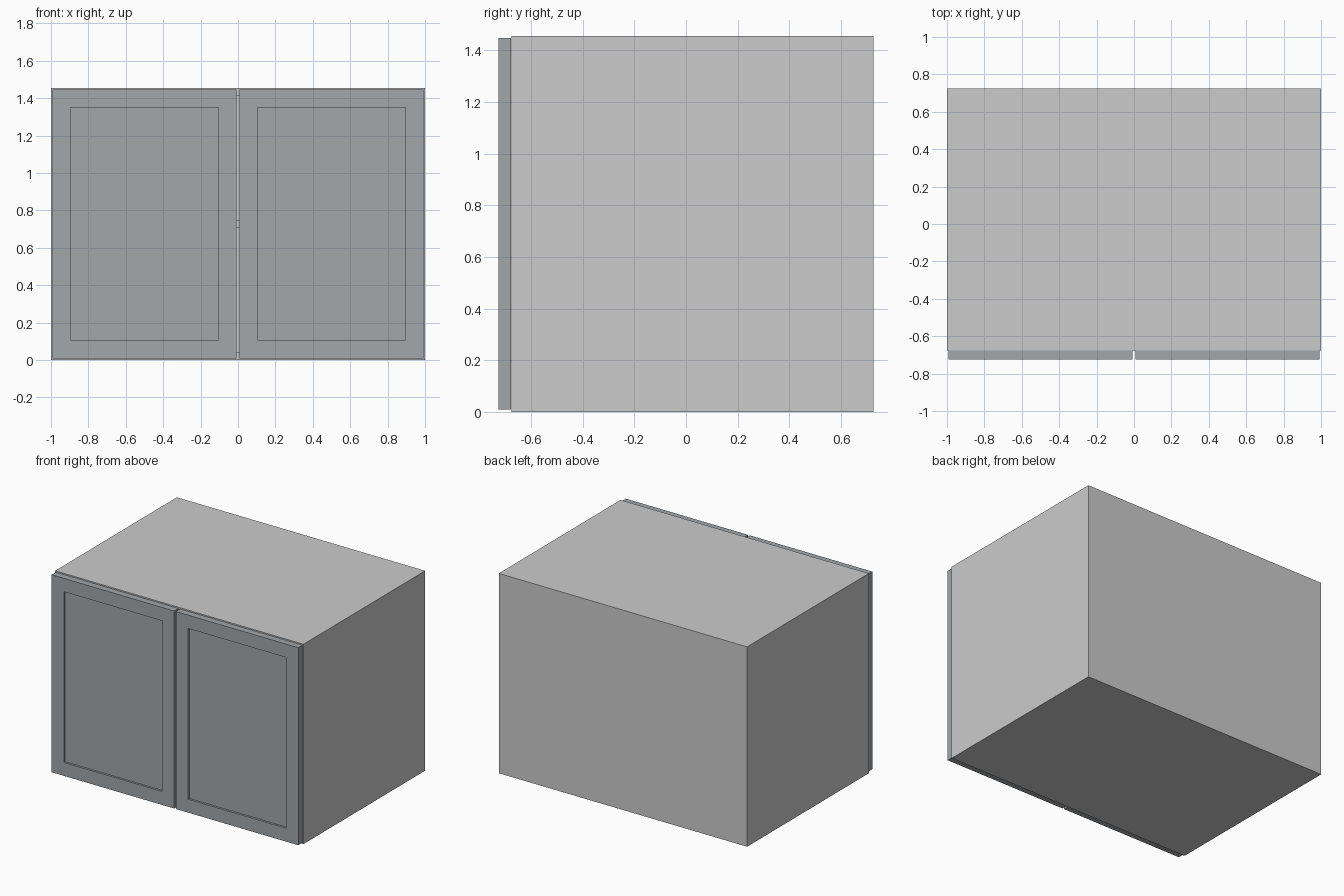
import bpy, bmesh
from mathutils import Vector

if "Cube" in bpy.data.objects:
    bpy.data.objects.remove(bpy.data.objects["Cube"])

H, T = 1.455, 0.04              # cabinet height, board thickness
FRONT, BACK = -0.675, 0.725     # carcass depth range
DOOR_FRONT = -0.725

paint = bpy.data.materials.new("door_paint")
paint.diffuse_color = (0.36, 0.39, 0.41, 1)
paint.use_nodes = True
paint.node_tree.nodes["Principled BSDF"].inputs["Base Color"].default_value = paint.diffuse_color


def box(name, lo, hi, recess=None, mat=None):
    """Box between two corners; recess=(border, depth) sinks a panel in its front."""
    lo, hi = Vector(lo), Vector(hi)
    bm = bmesh.new()
    bmesh.ops.create_cube(bm, size=1)
    for v in bm.verts:
        v.co = (lo + hi) / 2 + v.co * (hi - lo)
    bm.normal_update()
    if recess:
        front = min(bm.faces, key=lambda f: f.calc_center_median().y)
        bmesh.ops.inset_region(bm, faces=[front], thickness=recess[0])
        rim = bmesh.ops.inset_region(bm, faces=[front], thickness=0.0001)
        bmesh.ops.translate(bm, verts=front.verts, vec=(0, recess[1], 0))
    mesh = bpy.data.meshes.new(name)
    bm.to_mesh(mesh)
    bm.free()
    ob = bpy.data.objects.new(name, mesh)
    bpy.context.collection.objects.link(ob)
    if mat:
        mesh.materials.append(mat)
    return ob


# Carcass sides
box("left_side", (-1, FRONT, 0), (-1 + T, BACK, H))
box("right_side", (1 - T, FRONT, 0), (1, BACK, H))

# Horizontal boards between the sides: bottom, middle shelf, top
X = 1 - T
for name, z in (("bottom_board", 0), ("shelf", H / 2 - T / 2), ("top_board", H - T)):
    back = BACK - T if name == "shelf" else BACK
    box(name, (-X, FRONT, z), (X, back, z + T))

# Back board
box("back_board", (-X, BACK - T, T), (X, BACK, H - T))

# Shaker doors with sunken panels
for name, x0, x1 in (("left_door", -0.993, -0.007), ("right_door", 0.007, 0.993)):
    box(name, (x0, DOOR_FRONT, 0.009), (x1, FRONT - 0.002, 1.447),
        recess=(0.138, 0.015), mat=paint)
